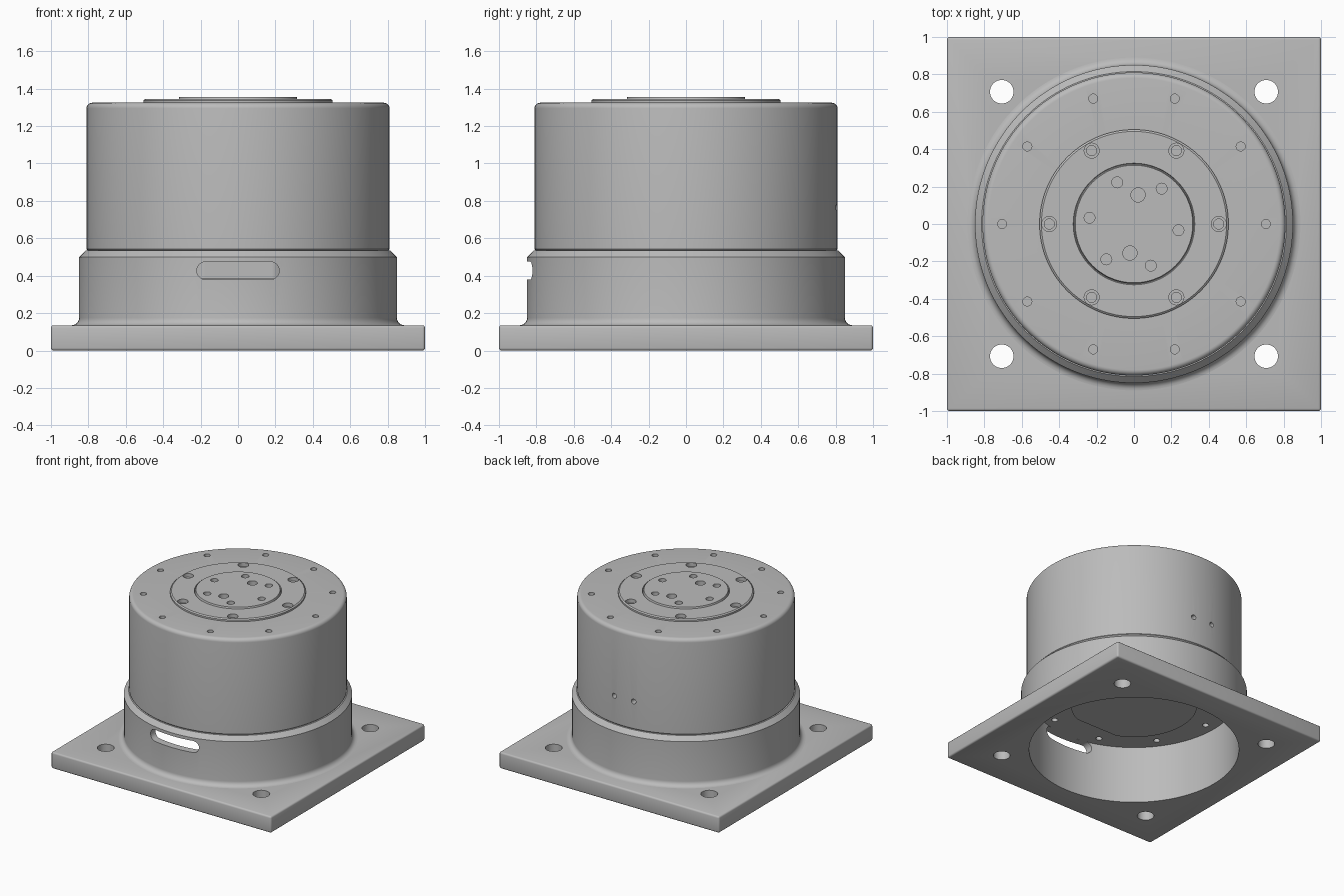
import bpy, bmesh
from math import pi, sin, cos, radians
from mathutils import Matrix, Vector

cube = bpy.data.objects.get("Cube")
if cube:
    bpy.data.objects.remove(cube, do_unlink=True)

grey = bpy.data.materials.new("machined_grey")
grey.use_nodes = True
COLOUR = (0.5, 0.5, 0.5, 1)
grey.diffuse_color = COLOUR
grey.node_tree.nodes["Principled BSDF"].inputs["Base Color"].default_value = COLOUR


def make_object(name, bm):
    bmesh.ops.recalc_face_normals(bm, faces=bm.faces)
    mesh = bpy.data.meshes.new(name)
    bm.to_mesh(mesh)
    bm.free()
    mesh.materials.append(grey)
    obj = bpy.data.objects.new(name, mesh)
    bpy.context.collection.objects.link(obj)
    return obj


def activate(obj):
    bpy.ops.object.select_all(action='DESELECT')
    obj.select_set(True)
    bpy.context.view_layer.objects.active = obj


def lathe(name, profile, steps=128):
    """Spin a closed (radius, z) profile round the z axis."""
    bm = bmesh.new()
    verts = [bm.verts.new((r, 0, z)) for r, z in profile]
    edges = [bm.edges.new((verts[i - 1], verts[i])) for i in range(len(verts))
             if profile[i][0] + profile[i - 1][0] > 0]
    bmesh.ops.spin(bm, geom=verts + edges, axis=(0, 0, 1), cent=(0, 0, 0),
                   angle=2 * pi, steps=steps)
    bmesh.ops.remove_doubles(bm, verts=bm.verts, dist=1e-5)
    return make_object(name, bm)


def arc(cx, cz, r, start, end, n=6):
    angles = [radians(start + (end - start) * i / n) for i in range(n + 1)]
    return [(cx + r * cos(a), cz + r * sin(a)) for a in angles]


def ring(count, radius, z, offset=0):
    angles = [radians(offset + 360 * i / count) for i in range(count)]
    return [(radius * cos(a), radius * sin(a), z) for a in angles]


def cut_mesh(obj, bm):
    cutter = make_object("cutter", bm)
    cutter.hide_render = True
    activate(obj)
    mod = obj.modifiers.new("cut", 'BOOLEAN')
    mod.operation, mod.solver, mod.object = 'DIFFERENCE', 'EXACT', cutter
    bpy.ops.object.modifier_apply(modifier=mod.name)
    bpy.data.objects.remove(cutter, do_unlink=True)


def drill(obj, centres, radius, depth, turn=Matrix(), segments=24):
    """Cut round holes reaching depth to each side of the given centres."""
    bm = bmesh.new()
    for c in centres:
        bmesh.ops.create_cone(bm, cap_ends=True, segments=segments, radius1=radius,
                              radius2=radius, depth=2 * depth,
                              matrix=Matrix.Translation(c) @ turn)
    cut_mesh(obj, bm)


def box(size, centre):
    bm = bmesh.new()
    bmesh.ops.create_cube(bm, size=1, matrix=Matrix.Translation(centre)
                          @ Matrix.Diagonal((*size, 1)))
    return bm


ALONG_Y = Matrix.Rotation(pi / 2, 4, 'X')
PLATE, BORE, CEILING, TOP = 0.135, 0.79, 0.475, 1.325

# Square mounting plate with bore and corner holes
bm = box((2, 2, PLATE), (0, 0, PLATE / 2))
bmesh.ops.bevel(bm, geom=bm.edges[:], offset=0.014, segments=3, profile=0.5,
                affect='EDGES')
plate = make_object("base_plate", bm)
drill(plate, [(0, 0, 0)], BORE, 0.5, segments=128)
drill(plate, ring(4, 1.0, 0, 45), 0.063, 0.5, segments=40)

# Hollow collar with filleted foot and chamfered shoulder
collar = lathe("collar", [(BORE, PLATE - 0.005), (0.89, PLATE - 0.005)]
               + arc(0.89, PLATE + 0.04, 0.04, 270, 180)
               + [(0.85, 0.5), (0.815, 0.535), (BORE, 0.535)])

# Cable slot through the front of the collar
bm = bmesh.new()
bmesh.ops.create_cone(bm, cap_ends=True, segments=32, radius1=0.048, radius2=0.048,
                      depth=0.4, matrix=Matrix.Translation((0, -0.82, 0.427))
                      @ ALONG_Y @ Matrix.Rotation(pi / 32, 4, 'Z'))
for v in bm.verts:
    v.co.x += 0.172 if v.co.x > 0 else -0.172
cut_mesh(collar, bm)

# Main drum, recessed on top for the output flange
drum = lathe("drum_housing", [(0, CEILING), (BORE, CEILING), (BORE, 0.536),
                              (0.804, 0.536), (0.81, 0.543)]
             + arc(0.78, TOP - 0.03, 0.03, 0, 90)
             + [(0.505, TOP), (0.505, 1.22), (0, 1.22)])
drill(drum, ring(10, 0.705, TOP), 0.024, 0.08)
drill(drum, ring(10, 0.705, CEILING), 0.024, 0.08)
drill(drum, [(x, 0.81, 0.765) for x in (-0.088, 0.088)], 0.02, 0.08, ALONG_Y)

# Output flange with a slightly raised centre disc
flange = lathe("output_flange", [(0, 1.22), (0.505, 1.22), (0.505, 1.338),
                                 (0.495, 1.346), (0.325, 1.346), (0.322, 1.338),
                                 (0.319, 1.338), (0.314, 1.355), (0, 1.355)])
drill(flange, ring(6, 0.453, 1.346), 0.04, 0.03)
drill(flange, ring(6, 0.453, 1.346), 0.027, 0.09)
drill(flange, ring(6, 0.24, 1.355, -8), 0.029, 0.07)
drill(flange, ring(2, 0.157, 1.355, 82), 0.038, 0.07)

# Hub under the drum, flattened towards the slot
hub = lathe("inner_hub", [(0, 0.385), (0.475, 0.385), (0.475, 0.48), (0, 0.48)])
cut_mesh(hub, box((1, 0.2, 0.5), (0, -0.535, 0.43)))

# Smooth the curved walls, keep the machined edges crisp
for obj in (plate, collar, drum, flange, hub):
    activate(obj)
    bpy.ops.object.shade_smooth_by_angle(angle=radians(30))
